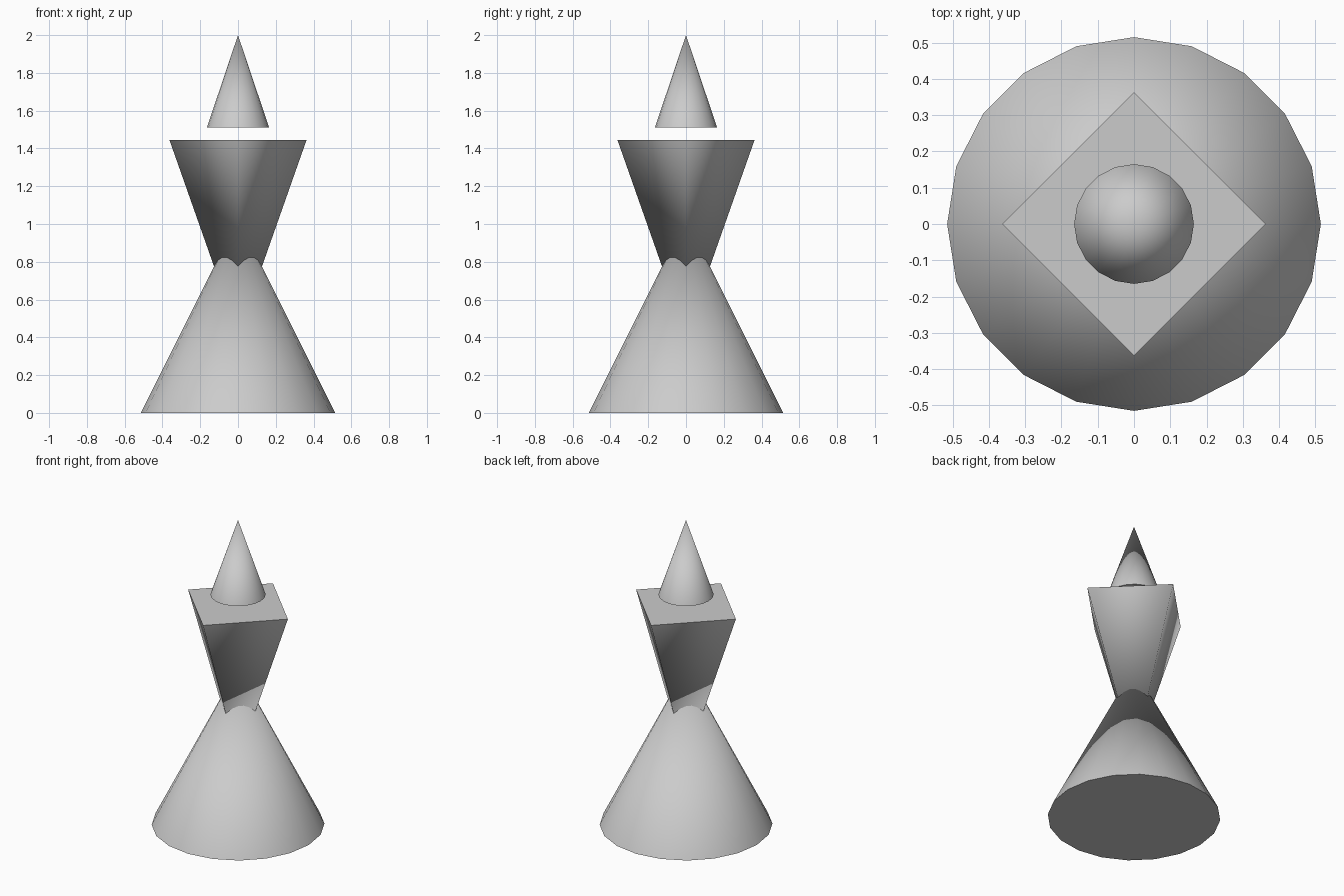
import bpy
import math

if "Cube" in bpy.data.objects:
    bpy.data.objects.remove(bpy.data.objects["Cube"])


def cone(name, sides, radius, z_base, z_tip):
    """Upright cone, or an inverted one when the tip is below the base."""
    height = abs(z_tip - z_base)
    flip = math.pi if z_tip < z_base else 0.0
    bpy.ops.mesh.primitive_cone_add(
        vertices=sides, radius1=radius, radius2=0, depth=height,
        location=(0, 0, (z_base + z_tip) / 2), rotation=(flip, 0, 0))
    obj = bpy.context.object
    obj.name = name
    # smooth sides, crisp rim around the flat cap
    bpy.ops.object.shade_smooth_by_angle(angle=math.radians(95))
    return obj


# wide skirt-like base
cone("base_cone", 20, 0.515, 0.0, 1.03)
# four-sided inverted pyramid sunk into the base
cone("inverted_pyramid", 4, 0.363, 1.445, 0.415)
# small cone floating above the pyramid
cone("top_cone", 20, 0.165, 1.51, 2.0)
